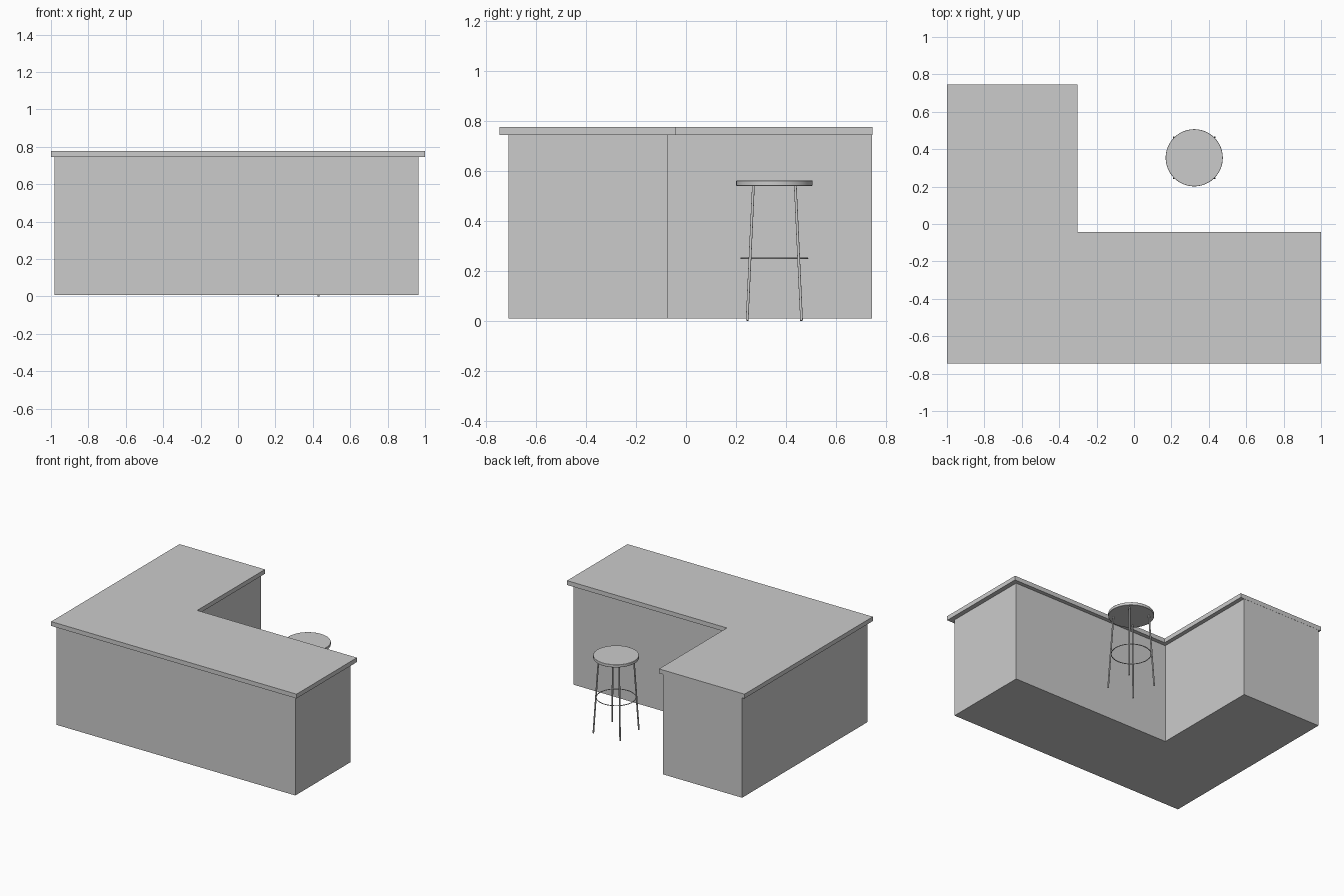
import bpy, bmesh, math
from mathutils import Vector

if "Cube" in bpy.data.objects:
    bpy.data.objects.remove(bpy.data.objects["Cube"])

STOOL = Vector((0.322, 0.354, 0))


def l_slab(name, left, right, front, back, inner_x, inner_y, z0, z1):
    """Extrude an L-shaped outline between two heights."""
    outline = [(left, front), (right, front), (right, inner_y),
               (inner_x, inner_y), (inner_x, back), (left, back)]
    bm = bmesh.new()
    face = bm.faces.new([bm.verts.new((x, y, z0)) for x, y in outline])
    ext = bmesh.ops.extrude_face_region(bm, geom=[face], use_keep_orig=True)
    verts = [g for g in ext["geom"] if isinstance(g, bmesh.types.BMVert)]
    bmesh.ops.translate(bm, vec=(0, 0, z1 - z0), verts=verts)
    bmesh.ops.recalc_face_normals(bm, faces=bm.faces)
    mesh = bpy.data.meshes.new(name)
    bm.to_mesh(mesh)
    bm.free()
    obj = bpy.data.objects.new(name, mesh)
    bpy.context.collection.objects.link(obj)


def finish(name):
    bpy.context.object.name = name
    bpy.ops.object.shade_smooth_by_angle(angle=math.radians(35))


def rod(name, a, b, radius):
    """Round rod from point a to point b."""
    d = b - a
    bpy.ops.mesh.primitive_cylinder_add(
        vertices=12, radius=radius, depth=d.length, location=(a + b) / 2,
        rotation=d.to_track_quat('Z', 'Y').to_euler())
    finish(name)


# Counter: cabinet body and overhanging worktop
l_slab("counter_body", -0.98, 0.966, -0.712, 0.746, -0.333, -0.072, 0.008, 0.745)
l_slab("worktop", -1.0, 1.0, -0.747, 0.747, -0.303, -0.043, 0.745, 0.777)

# Stool seat
bpy.ops.mesh.primitive_cylinder_add(vertices=48, radius=0.153, depth=0.021,
                                    location=STOOL + Vector((0, 0, 0.551)))
bevel = bpy.context.object.modifiers.new("edge", 'BEVEL')
bevel.width = 0.002
bevel.segments = 2
finish("stool_seat")

# Four splayed legs
for i, (sx, sy) in enumerate([(1, 1), (-1, 1), (-1, -1), (1, -1)]):
    rod(f"stool_leg_{i + 1}",
        STOOL + Vector((sx * 0.109, sy * 0.109, 0.0)),
        STOOL + Vector((sx * 0.084, sy * 0.084, 0.542)), 0.0055)

# Foot ring
bpy.ops.mesh.primitive_torus_add(
    major_radius=0.133, minor_radius=0.003, major_segments=48,
    minor_segments=8, location=STOOL + Vector((0, 0, 0.25)))
finish("stool_foot_ring")
